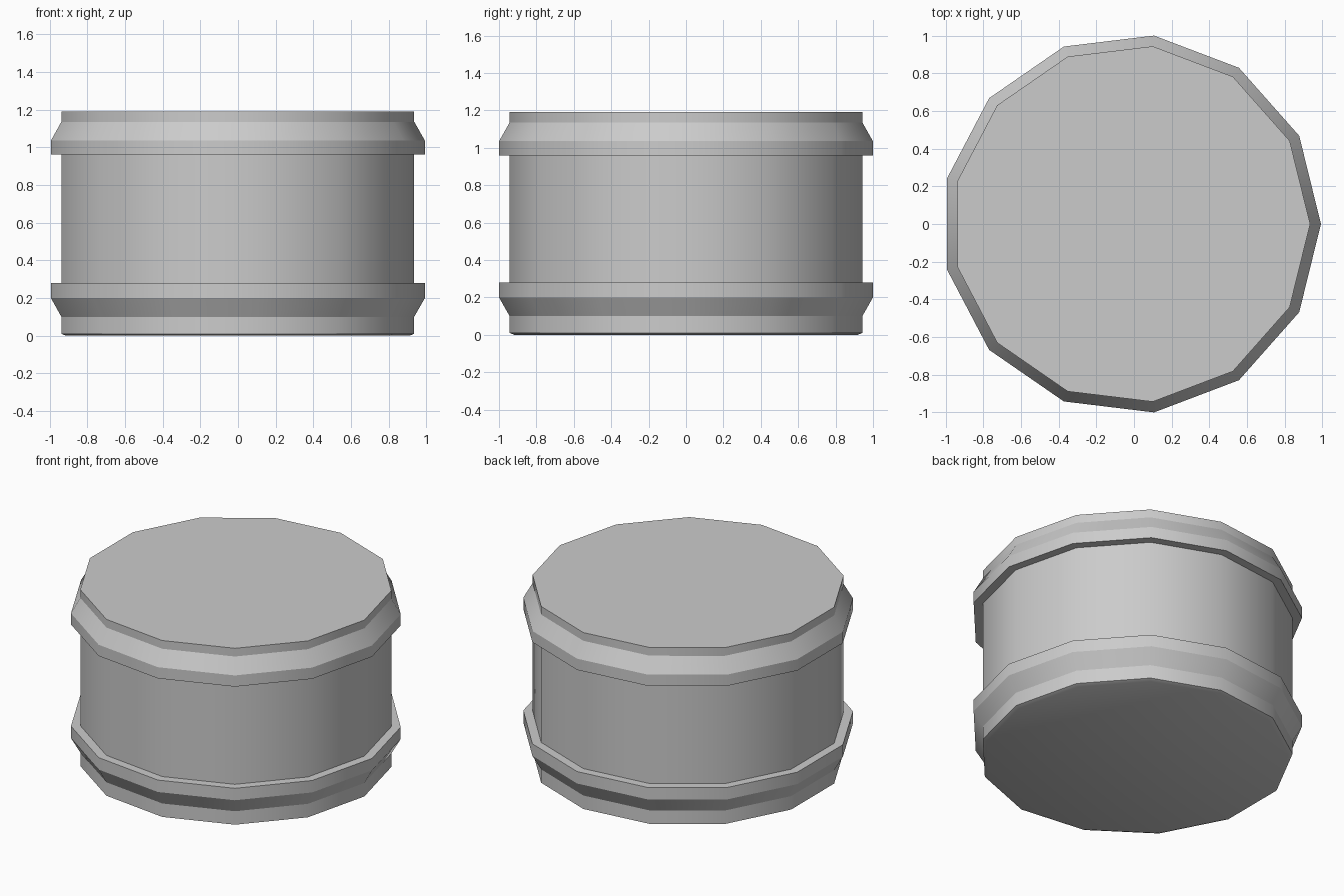
import bpy, bmesh, math

if "Cube" in bpy.data.objects:
    bpy.data.objects.remove(bpy.data.objects["Cube"])

SIDES = 13
R_OUT, R_IN = 1.007, 0.95
X_SHIFT = -0.015  # centres the odd-sided polygon on its bounds


def lathe(name, profile, cap_start=False, cap_end=False):
    """Sweep (radius, z) points, listed bottom to top, around z."""
    bm = bmesh.new()
    rings = []
    for r, z in profile:
        rings.append([bm.verts.new((r * math.cos(math.tau * i / SIDES) + X_SHIFT,
                                    r * math.sin(math.tau * i / SIDES), z))
                      for i in range(SIDES)])
    for lo, hi in zip(rings, rings[1:]):
        for i in range(SIDES):
            j = (i + 1) % SIDES
            bm.faces.new((lo[i], lo[j], hi[j], hi[i]))
    if cap_start:
        bm.faces.new(rings[0][::-1])
    if cap_end:
        bm.faces.new(rings[-1])
    mesh = bpy.data.meshes.new(name)
    bm.to_mesh(mesh)
    bm.free()
    ob = bpy.data.objects.new(name, mesh)
    bpy.context.collection.objects.link(ob)
    bpy.ops.object.select_all(action='DESELECT')
    ob.select_set(True)
    bpy.context.view_layer.objects.active = ob
    bpy.ops.object.shade_smooth_by_angle(angle=math.radians(28.5))
    return ob


# Base band with the slightly inset bottom face
lathe("base_band", [(0.925, 0), (R_IN, 0.01), (R_IN, 0.10), (R_OUT, 0.20),
                    (R_OUT, 0.28), (R_IN, 0.28)], cap_start=True)

# Straight drum wall between the bands
lathe("drum_wall", [(R_IN, 0.28), (R_IN, 0.96)])

# Top band with the lid face
lathe("top_band", [(R_IN, 0.96), (R_OUT, 0.96), (R_OUT, 1.035),
                   (R_IN, 1.135), (R_IN, 1.19)], cap_end=True)
